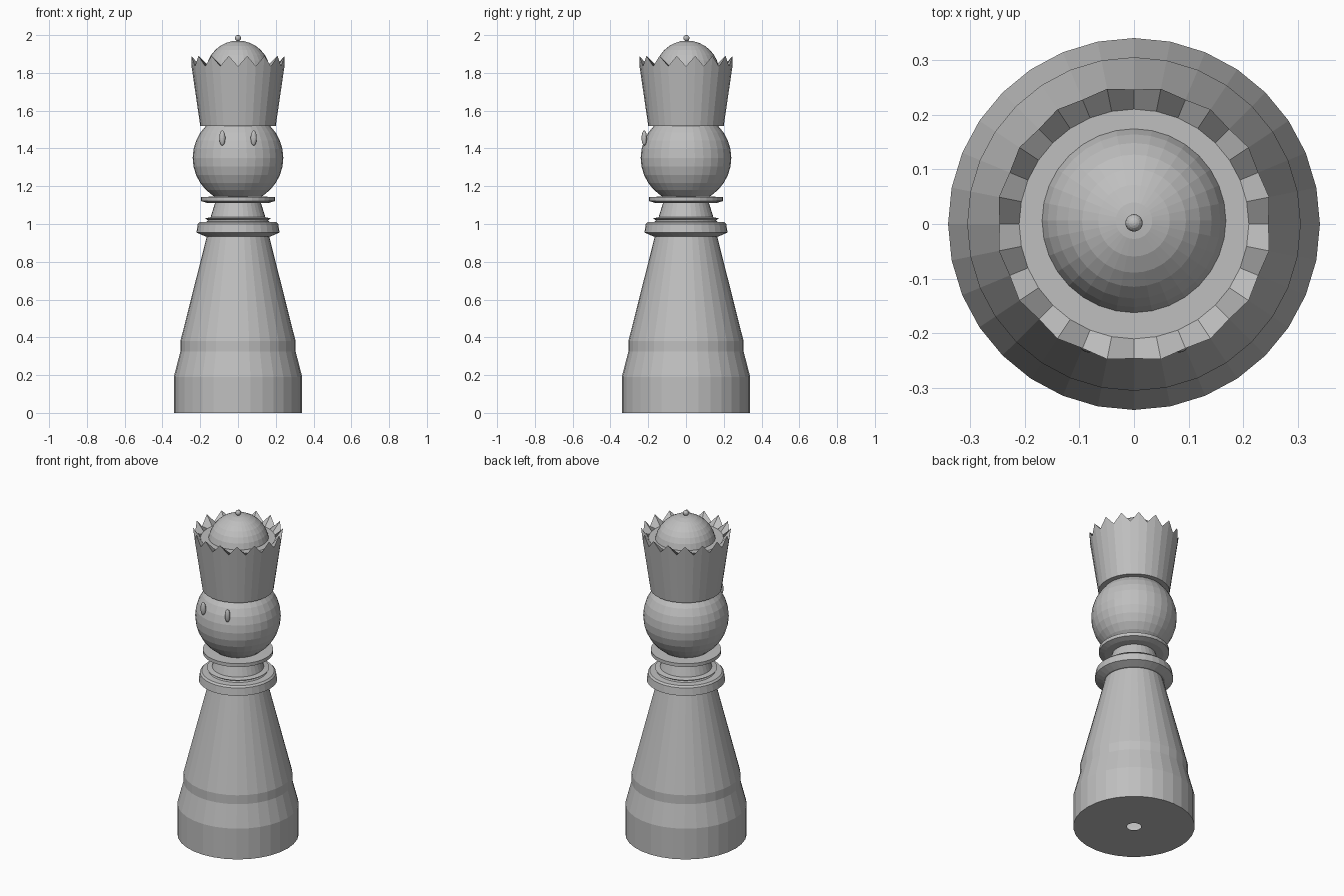
import bpy, bmesh, math
from mathutils import Matrix

if "Cube" in bpy.data.objects:
    bpy.data.objects.remove(bpy.data.objects["Cube"])

N = 32
grey = bpy.data.materials.new("plain_grey")
grey.diffuse_color = (0.52, 0.52, 0.52, 1)
grey.use_nodes = True
grey.node_tree.nodes["Principled BSDF"].inputs["Base Color"].default_value = grey.diffuse_color


def finish(name, bm):
    bmesh.ops.recalc_face_normals(bm, faces=bm.faces)
    me = bpy.data.meshes.new(name)
    bm.to_mesh(me)
    bm.free()
    me.materials.append(grey)
    ob = bpy.data.objects.new(name, me)
    bpy.context.collection.objects.link(ob)
    return ob


def rings(name, levels):
    """Skin a list of rings; each level is (radius, z) or a function of index."""
    bm = bmesh.new()
    rows = []
    for lv in levels:
        row = []
        for i in range(N):
            r, z = lv(i) if callable(lv) else lv
            a = 2 * math.pi * i / N
            row.append(bm.verts.new((r * math.cos(a), r * math.sin(a), z)))
        rows.append(row)
    for a, b in zip(rows, rows[1:]):
        for i in range(N):
            j = (i + 1) % N
            bm.faces.new((a[i], a[j], b[j], b[i]))
    return finish(name, bm)


def ball(name, loc, scale, u=32, v=16):
    bm = bmesh.new()
    m = Matrix.Translation(loc) @ Matrix.Diagonal((*scale, 1))
    bmesh.ops.create_uvsphere(bm, u_segments=u, v_segments=v, radius=1, matrix=m)
    return finish(name, bm)


# turned body with collar rings, small opening underneath
rings("body", [
    (0.04, 0), (0.34, 0), (0.34, 0.19), (0.305, 0.325), (0.305, 0.38),
    (0.165, 0.935), (0.175, 0.935), (0.22, 0.955), (0.213, 1.0), (0.203, 1.01),
    (0.165, 1.012), (0.16, 1.02), (0.175, 1.03), (0.145, 1.036), (0.122, 1.11),
    (0.165, 1.112), (0.197, 1.122), (0.197, 1.143), (0.10, 1.146)])

# head and eyes
ball("head", (0, 0, 1.35), (0.24, 0.24, 0.24))
for side, x in (("left", -0.083), ("right", 0.083)):
    ball("eye_" + side, (x, -0.221, 1.455), (0.016, 0.014, 0.04), 16, 10)

# crown: flared wall, zigzag rim sloping in to a flat floor
rings("crown", [
    (0.10, 1.52), (0.20, 1.52),
    lambda i: (0.252, 1.89) if i % 2 else (0.246, 1.835),
    (0.21, 1.83), (0.10, 1.83)])

# domed cap and knob
ball("crown_dome", (0, 0.006, 1.80), (0.171, 0.171, 0.171))
ball("crown_knob", (0, 0.002, 1.984), (0.016, 0.016, 0.016), 16, 10)
